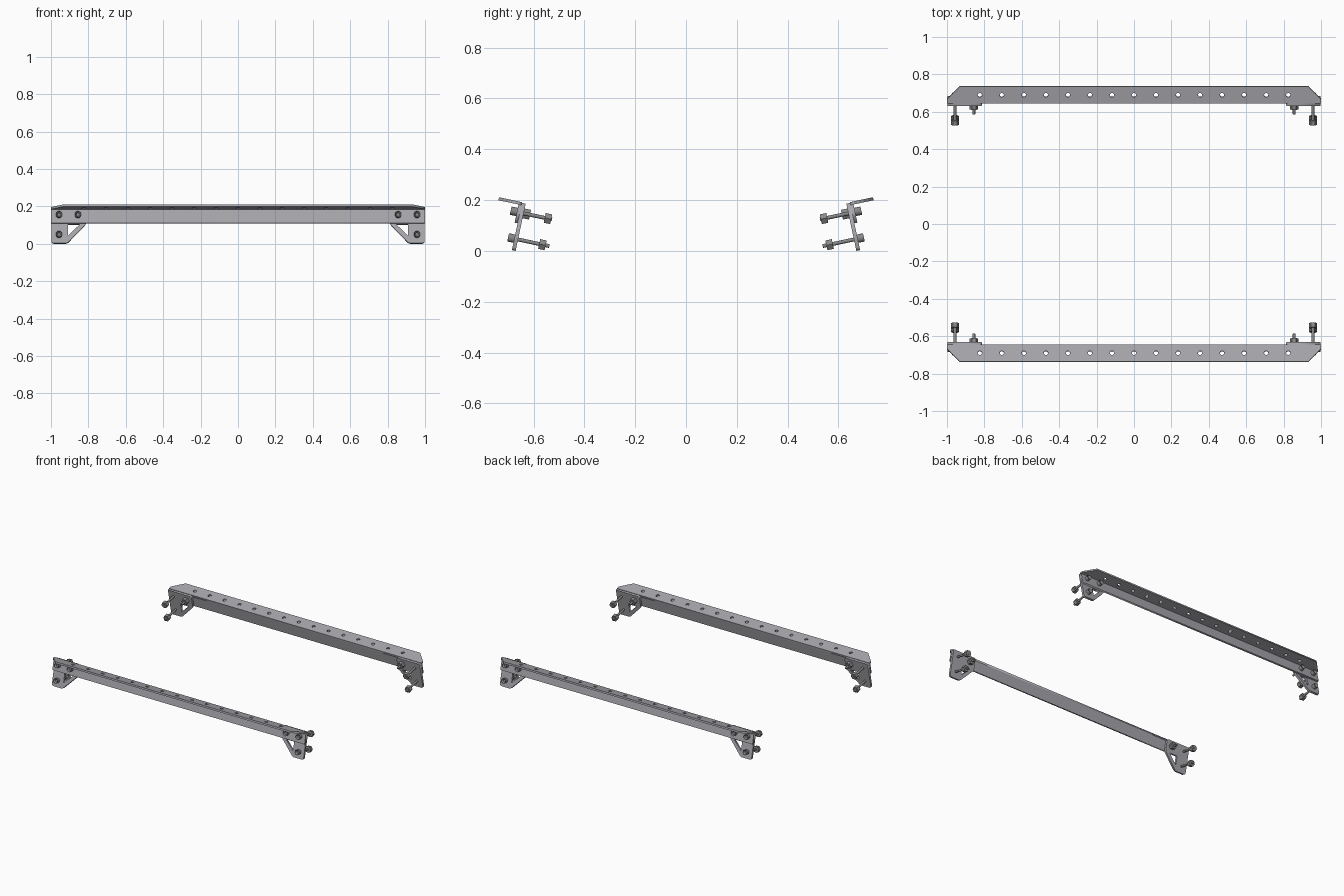
import bpy, bmesh, math
from mathutils import Matrix

if "Cube" in bpy.data.objects:
    bpy.data.objects.remove(bpy.data.objects["Cube"])

# Tilted rail frame: x along the rail, u inward, v up; origin on the inner top corner
T = math.radians(12)
FRAME = Matrix.Translation((0, -0.645, 0.192)) @ Matrix.Rotation(-T, 4, 'X')
UPRIGHT = Matrix(((1, 0, 0, 0), (0, 0, 1, 0), (0, 1, 0, 0), (0, 0, 0, 1)))  # (x, v, u) -> (x, u, v)


def material(name, rgb):
    m = bpy.data.materials.new(name)
    m.diffuse_color = (*rgb, 1)
    m.use_nodes = True
    m.node_tree.nodes["Principled BSDF"].inputs["Base Color"].default_value = m.diffuse_color
    return m


STEEL = material("dark_steel", (0.39, 0.385, 0.42))
BOLT = material("bolt_steel", (0.25, 0.25, 0.25))


def finish(name, bm, mirror_x, mat):
    bmesh.ops.remove_doubles(bm, verts=bm.verts, dist=1e-5)
    bm.transform(FRAME)
    bmesh.ops.recalc_face_normals(bm, faces=bm.faces)
    me = bpy.data.meshes.new(name)
    bm.to_mesh(me)
    bm.free()
    me.materials.clear()
    me.materials.append(mat)
    ob = bpy.data.objects.new(name, me)
    bpy.context.collection.objects.link(ob)
    m = ob.modifiers.new("mirror", 'MIRROR')
    m.use_axis = (mirror_x, True, False)
    m.use_mirror_merge = False
    return ob


def plate(outlines, lo, hi, mat=Matrix()):
    """Flat plate with holes: closed outlines filled and extruded from lo to hi."""
    cu = bpy.data.curves.new("outline", 'CURVE')
    cu.dimensions, cu.fill_mode, cu.extrude = '2D', 'BOTH', (hi - lo) / 2
    for pts in outlines:
        sp = cu.splines.new('POLY')
        sp.points.add(len(pts) - 1)
        for p, (a, b) in zip(sp.points, pts):
            p.co = (a, b, 0, 1)
        sp.use_cyclic_u = True
    ob = bpy.data.objects.new("outline", cu)
    bpy.context.collection.objects.link(ob)
    deps = bpy.context.evaluated_depsgraph_get()
    me = bpy.data.meshes.new_from_object(ob.evaluated_get(deps))
    bm = bmesh.new()
    bm.from_mesh(me)
    bpy.data.objects.remove(ob)
    bpy.data.curves.remove(cu)
    bpy.data.meshes.remove(me)
    bm.transform(mat @ Matrix.Translation((0, 0, (lo + hi) / 2)))
    return bm


def circle(x, y, r, n=16):
    return [(x + r * math.cos(2 * math.pi * i / n), y + r * math.sin(2 * math.pi * i / n)) for i in range(n)]


def rod(bm, x, v, u0, u1, r, n):
    """Cylinder or hex prism along u, a corner of the hex pointing along x."""
    mat = (Matrix.Translation((x, (u0 + u1) / 2, v)) @ Matrix.Rotation(math.pi / 2, 4, 'X')
           @ Matrix.Rotation(math.pi / 2, 4, 'Z'))
    return bmesh.ops.create_cone(bm, cap_ends=True, segments=n, radius1=r, radius2=r,
                                 depth=u1 - u0, matrix=mat)["verts"]


# Top flange with clipped outer corners and a row of holes
flange = [(-1, 0), (1, 0), (1, -0.022), (0.93, -0.093), (-0.93, -0.093), (-1, -0.022)]
holes = [circle((i - 7) * 0.1178, -0.045, 0.0115) for i in range(15)]
finish("rail_flange", plate([flange] + holes, -0.012, 0), False, STEEL)

# Vertical web of the angle rail
web = [(-1, -0.085), (1, -0.085), (1, -0.006), (-1, -0.006)]
finish("rail_web", plate([web], -0.012, 0, UPRIGHT), False, STEEL)

# End brackets with a triangular window
bracket = [(0.998, -0.003), (0.998, -0.18), (0.994, -0.189), (0.985, -0.193), (0.92, -0.193),
           (0.908, -0.188), (0.818, -0.094), (0.813, -0.082), (0.813, -0.012), (0.822, -0.003)]
window = [(0.91, -0.09), (0.91, -0.152), (0.846, -0.09)]
finish("end_bracket", plate([bracket, window], 0, 0.015, UPRIGHT), True, STEEL)

# Bolts: x, v, seat of the head, nut start, shaft end
for name, x, v, seat, nut, end in (("upper_bolt", 0.957, -0.042, -0.012, 0.1, 0.129),
                                   ("lower_bolt", 0.957, -0.147, 0, 0.1, 0.141),
                                   ("short_bolt", 0.856, -0.042, -0.012, 0.015, 0.068)):
    bm = bmesh.new()
    rod(bm, x, v, seat, end, 0.0075, 16)                # shaft
    head = rod(bm, x, v, seat - 0.025, seat, 0.0165, 24)   # round head
    rod(bm, x, v, nut, nut + 0.026, 0.0225, 6)          # hex nut
    # Hex-like socket sunk into the outer face of the head
    cap = min({f for w in head for f in w.link_faces}, key=lambda f: f.calc_center_median().y)
    bmesh.ops.inset_individual(bm, faces=[cap], thickness=0.008)
    bmesh.ops.translate(bm, verts=cap.verts, vec=(0, 0.012, 0))
    finish(name, bm, True, BOLT)
